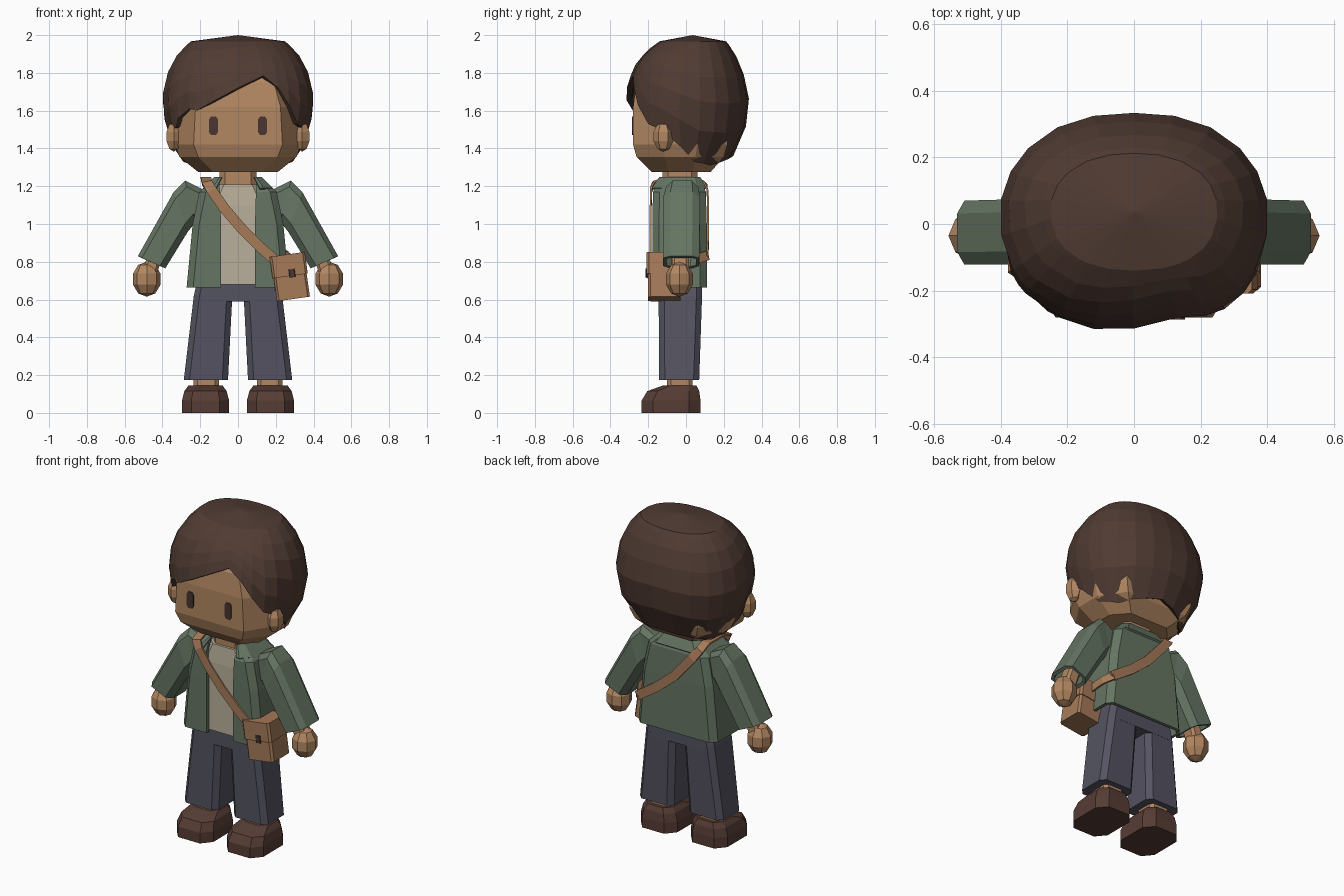
import bpy, bmesh, math
from mathutils import Vector, Matrix

if "Cube" in bpy.data.objects:
    bpy.data.objects.remove(bpy.data.objects["Cube"])


def material(name, rgb):
    lin = [(c / 255 / 12.92) if c < 11 else ((c / 255 + 0.055) / 1.055) ** 2.4 for c in rgb]
    m = bpy.data.materials.new(name)
    m.diffuse_color = (*lin, 1)
    m.use_nodes = True
    m.node_tree.nodes["Principled BSDF"].inputs["Base Color"].default_value = m.diffuse_color
    return m


SKIN = material("skin", (178, 135, 98))
HAIR = material("dark_brown_hair", (80, 59, 51))
GREEN = material("green_cloth", (101, 117, 99))
BLUE = material("slate_cloth", (84, 83, 97))
CREAM = material("cream_cloth", (184, 174, 154))
SHOE = material("brown_shoe", (86, 60, 53))
LEATHER = material("tan_leather", (166, 122, 89))
DARK = material("dark_eye", (72, 53, 50))


def finish(bm, name, mat, thick=0):
    bmesh.ops.recalc_face_normals(bm, faces=bm.faces)
    me = bpy.data.meshes.new(name)
    bm.to_mesh(me)
    bm.free()
    me.materials.append(mat)
    ob = bpy.data.objects.new(name, me)
    bpy.context.collection.objects.link(ob)
    if thick:
        mod = ob.modifiers.new("thickness", 'SOLIDIFY')
        mod.thickness, mod.offset = thick, -1
    return ob


def loft(name, rings, mat, closed=True, caps=True, thick=0):
    bm = bmesh.new()
    vs = [[bm.verts.new(p) for p in r] for r in rings]
    n = len(vs[0])
    for a, b in zip(vs, vs[1:]):
        for i in range(n if closed else n - 1):
            j = (i + 1) % n
            bm.faces.new((a[i], a[j], b[j], b[i]))
    if caps and closed:
        bm.faces.new(vs[0])
        bm.faces.new(vs[-1])
    return finish(bm, name, mat, thick)


def octagon(z, cx, hx, yf, yb, kx, ky):
    """Rectangle with cut corners at height z."""
    q = [(-hx + kx, yf), (-hx, yf + ky), (-hx, yb - ky), (-hx + kx, yb),
         (hx - kx, yb), (hx, yb - ky), (hx, yf + ky), (hx - kx, yf)]
    return [(cx + x, y, z) for x, y in q]


def ball(name, mat, loc, size, seg=8, rings=5, tilt=0):
    bm = bmesh.new()
    bmesh.ops.create_uvsphere(bm, u_segments=seg, v_segments=rings, radius=1)
    m = Matrix.Translation(loc) @ Matrix.Rotation(tilt, 4, 'Y') @ Matrix.Diagonal((*size, 1))
    bmesh.ops.transform(bm, matrix=m, verts=bm.verts)
    return finish(bm, name, mat)


def interp(table, x):
    for a, b in zip(table, table[1:]):
        if x <= b[0]:
            t = (x - a[0]) / (b[0] - a[0])
            return [p + (q - p) * t for p, q in zip(a[1:], b[1:])]
    return list(table[-1][1:])


# Head and neck
loft("head", [octagon(1.275, 0, .21, -.18, .13, .08, .09),
              octagon(1.355, 0, .31, -.262, .2, .1, .15),
              octagon(1.42, 0, .335, -.28, .22, .1, .16),
              octagon(1.62, 0, .335, -.28, .22, .11, .16),
              octagon(1.75, 0, .3, -.262, .2, .11, .14),
              octagon(1.86, 0, .2, -.19, .14, .08, .1)], SKIN)
loft("neck", [octagon(z, 0, .098, -.125, .06, .03, .03) for z in (1.12, 1.3)], SKIN)

# Hair shell: height -> half width, front y, back y
profile = [(1.30, .27, -.21, .185), (1.36, .32, -.25, .25), (1.45, .365, -.29, .302),
           (1.55, .39, -.322, .325), (1.65, .404, -.325, .335), (1.75, .392, -.308, .32),
           (1.85, .355, -.265, .285), (1.92, .305, -.205, .25), (1.967, .25, -.14, .212)]
# Hairline: angle from the front -> lower edge height
hairline = [(-180, 1.36), (-130, 1.31), (-100, 1.33), (-85, 1.41), (-66, 1.5), (-58, 1.51),
            (-52, 1.56), (-38, 1.61), (-31, 1.60), (-15, 1.655), (0, 1.72), (18, 1.785),
            (30, 1.72), (40, 1.63), (53, 1.53), (66, 1.5), (85, 1.41), (100, 1.33),
            (130, 1.31), (180, 1.36)]
angles = [-165, -148, -130, -115, -100, -85, -66, -58, -52, -38, -31, -15, 0, 18, 30, 40,
          53, 66, 85, 100, 115, 130, 148, 165, 180]


def hair_point(a, z):
    hx, yf, yb = interp(profile, z)
    s, c = math.sin(math.radians(a)), math.cos(math.radians(a))
    e = 2 / 2.25
    mid, hy = (yf + yb) / 2, (yb - yf) / 2
    return (math.copysign(abs(s) ** e, s) * hx, mid - math.copysign(abs(c) ** e, c) * hy, z)


bm = bmesh.new()
rows = 6
cols = [[bm.verts.new(hair_point(a, z0 + (1.967 - z0) * math.sin(r / rows * math.pi / 2)))
         for r in range(rows + 1)] for a in angles for z0 in interp(hairline, a)]
crown = bm.verts.new((0, .035, 2.0))
for a, b in zip(cols, cols[1:] + cols[:1]):
    for r in range(rows):
        bm.faces.new((a[r], b[r], b[r + 1], a[r + 1]))
    bm.faces.new((a[-1], b[-1], crown))
finish(bm, "hair", HAIR, .03)

# Shirt and jacket body
loft("shirt", [octagon(.68, 0, .2, -.155, .08, .05, .05), octagon(1.1, 0, .17, -.15, .08, .05, .05),
               octagon(1.21, 0, .115, -.14, .07, .04, .04)], CREAM)


def jacket_ring(z, hx, yf, yb, gap, k):
    half = [(gap, yf), (hx - k, yf), (hx, yf + k), (hx, yb - k), (hx - k, yb)]
    return [(-x, y, z) for x, y in half] + [(x, y, z) for x, y in reversed(half)]


loft("jacket", [jacket_ring(.665, .272, -.178, .11, .09, .035),
                jacket_ring(1.0, .24, -.178, .11, .09, .035),
                jacket_ring(1.17, .205, -.175, .105, .095, .035),
                jacket_ring(1.235, .14, -.135, .08, .1, .035)], GREEN, closed=False, thick=.02)
loft("collar", [jacket_ring(1.19, .185, -.182, .108, .115, .05),
                jacket_ring(1.25, .125, -.14, .075, .085, .03)], GREEN, closed=False, thick=.012)

# Trouser waist
loft("waist", [octagon(.59, 0, .215, -.145, .085, .03, .03),
               octagon(.72, 0, .22, -.145, .085, .03, .03)], BLUE)


def sleeve_ring(s, outer, inner, yf, yb):
    o, i = Vector((s * outer[0], 0, outer[1])), Vector((s * inner[0], 0, inner[1]))
    uv = [(0, .2), (.15, 0), (.8, 0), (1, .2), (1, .8), (.8, 1), (.15, 1), (0, .8)]
    return [tuple(o.lerp(i, u) + Vector((0, yf + (yb - yf) * v, 0))) for u, v in uv]


for s, side in ((-1, "right"), (1, "left")):
    ball(f"{side}_ear", SKIN, (s * .34, -.12, 1.463), (.046, .054, .08), 6, 5)
    # Eye plate with cut corners
    eye = [(-.023, -.035), (-.012, -.05), (.012, -.05), (.023, -.035),
           (.023, .035), (.012, .05), (-.012, .05), (-.023, .035)]
    loft(f"{side}_eye", [[(s * .13 + x, y, 1.52 + z) for x, z in eye] for y in (-.286, -.278)], DARK)
    # Sleeve and hand
    loft(f"{side}_sleeve", [sleeve_ring(s, (.16, 1.17), (.16, .98), -.09, .06),
                            sleeve_ring(s, (.28, 1.23), (.225, 1.01), -.105, .065),
                            sleeve_ring(s, (.34, 1.17), (.265, .96), -.122, .075),
                            sleeve_ring(s, (.53, .83), (.385, .765), -.122, .07)],
         GREEN, caps=False, thick=.02)
    ball(f"{side}_hand", SKIN, (s * .483, -.035, .708), (.077, .075, .093), 8, 5)
    loft(f"{side}_wrist", [octagon(z, s * x, .04, -.075, .015, .015, .015)
                           for z, x in ((.72, .475), (.86, .43))], SKIN)
    # Leg, ankle and shoe
    loft(f"{side}_trouser_leg", [octagon(.175, s * .17, .117, -.142, .07, .03, .03),
                                 octagon(.62, s * .132, .102, -.145, .085, .03, .03),
                                 octagon(.68, s * .12, .1, -.145, .085, .03, .03)], BLUE)
    loft(f"{side}_ankle", [octagon(z, s * .168, .067, -.1, .035, .02, .02) for z in (.12, .2)], SKIN)
    loft(f"{side}_shoe", [octagon(0, s * .172, .125, -.235, .077, .05, .06),
                          octagon(.065, s * .172, .125, -.235, .077, .05, .06),
                          octagon(.115, s * .172, .112, -.205, .07, .045, .055),
                          octagon(.146, s * .172, .09, -.12, .055, .04, .04)], SHOE)


# Shoulder strap: (position, outward normal)
def ribbon(name, path, width):
    pts = [Vector(p) for p, n in path]
    rings = []
    for i, (p, n) in enumerate(path):
        t = (pts[min(i + 1, len(pts) - 1)] - pts[max(i - 1, 0)]).normalized()
        n = Vector(n).normalized()
        w = n.cross(t).normalized() * width / 2
        rings.append([pts[i] - w, pts[i] + w, pts[i] + w - n * .01, pts[i] - w - n * .01])
    loft(name, rings, LEATHER)


F, B = (0, -1, 0), (0, 1, 0)
ribbon("strap", [((.24, -.192, .77), F), ((.12, -.192, .875), F), ((.02, -.192, .975), F),
                 ((-.07, -.192, 1.08), F), ((-.14, -.19, 1.18), F), ((-.165, -.175, 1.225), (0, -1, 1)),
                 ((-.17, -.1, 1.25), (0, 0, 1)), ((-.17, .05, 1.25), (0, 0, 1)),
                 ((-.165, .105, 1.22), (0, 1, 1)), ((-.12, .12, 1.16), B), ((0, .122, 1.02), B),
                 ((.12, .122, .92), B), ((.255, .118, .83), B)], .055)
ribbon("strap_side", [((.25, .12, .835), (1, 1, 0)), ((.285, .06, .815), (1, 0, 0)),
                      ((.29, -.06, .80), (1, 0, 0))], .05)


# Satchel, tilted slightly
def tilted_box(name, mat, x, z, yf, yb, k=.012):
    rot = Matrix.Translation((.277, 0, .72)) @ Matrix.Rotation(math.radians(-8), 4, 'Y')
    hx = (x[1] - x[0]) / 2
    ring = [octagon(h, (x[0] + x[1]) / 2, hx, yf, yb, k, k) for h in z]
    loft(name, [[tuple(rot @ Vector(p)) for p in r] for r in ring], mat)


tilted_box("satchel", LEATHER, (-.088, .088), (-.118, .11), -.2, -.03)
tilted_box("satchel_flap", LEATHER, (-.094, .094), (.005, .12), -.208, -.025)
tilted_box("satchel_clasp", DARK, (-.004, .028), (-.004, .04), -.214, -.206, .003)
